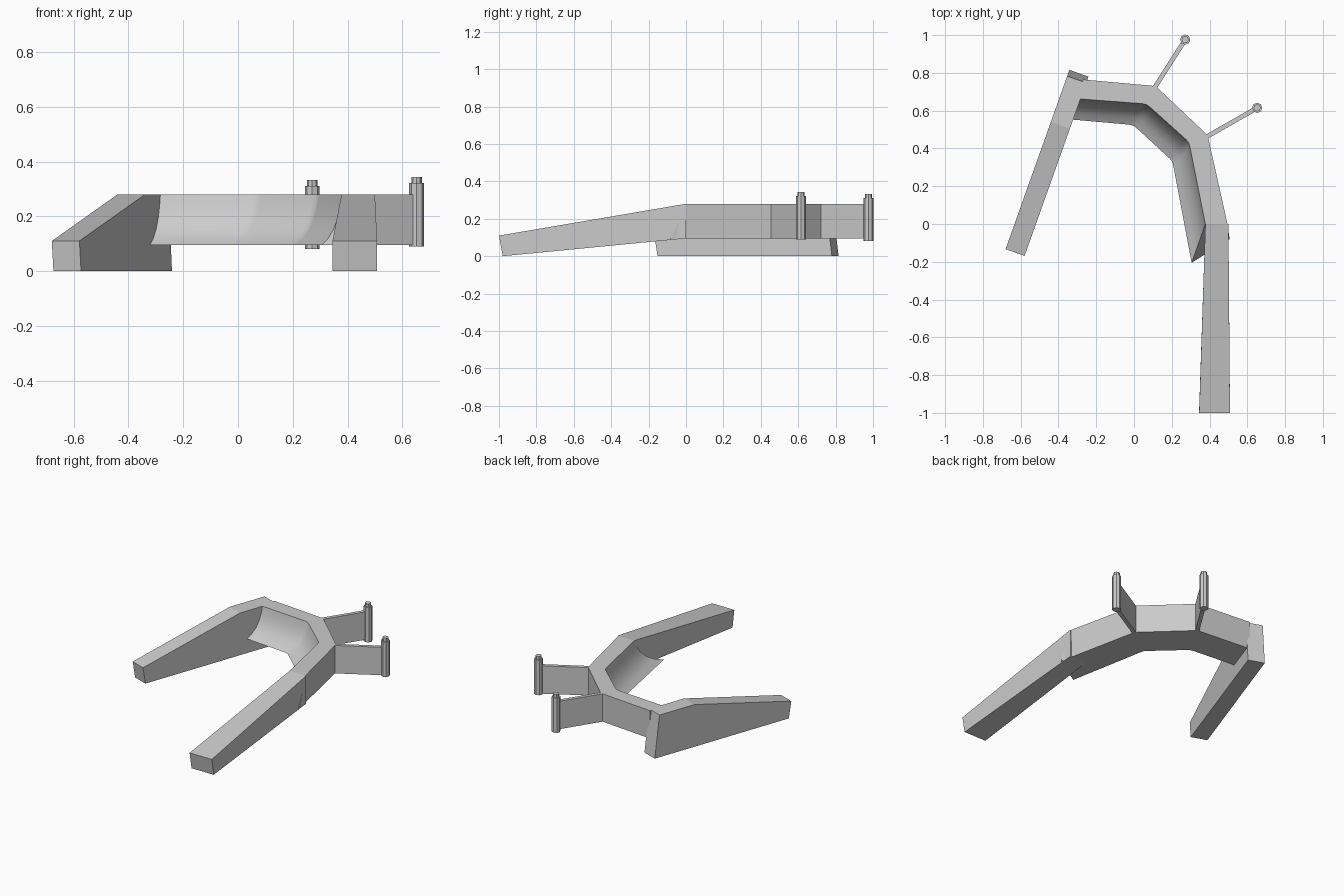
import bpy, bmesh, math
from mathutils import Vector

if "Cube" in bpy.data.objects:
    bpy.data.objects.remove(bpy.data.objects["Cube"])

TOP, LOW = 0.28, 0.095  # upper and lower level of the wall


def finish(bm, name):
    bmesh.ops.remove_doubles(bm, verts=bm.verts[:], dist=0.0005)
    bmesh.ops.recalc_face_normals(bm, faces=bm.faces[:])
    me = bpy.data.meshes.new(name)
    bm.to_mesh(me)
    bm.free()
    ob = bpy.data.objects.new(name, me)
    bpy.context.collection.objects.link(ob)
    return ob


def loft(name, rings):
    """Skin a list of equal-length point rings and cap both ends."""
    bm = bmesh.new()
    rows = [[bm.verts.new(p) for p in ring] for ring in rings]
    n = len(rows[0])
    for a, b in zip(rows, rows[1:]):
        for i in range(n):
            j = (i + 1) % n
            bm.faces.new((a[i], a[j], b[j], b[i]))
    bm.faces.new(rows[0])
    bm.faces.new(rows[-1][::-1])
    return finish(bm, name)


# Curved wall: outer top, outer bottom, inner top, inner bottom at each station
STATIONS = [
    ((-0.27, 0.765), (-0.27, 0.765), (-0.30, 0.663), (-0.34, 0.554)),
    ((0.115, 0.73), (0.115, 0.73), (0.045, 0.637), (-0.025, 0.526)),
    ((0.115, 0.73), (0.115, 0.73), (0.068, 0.631), (0.00, 0.519)),
    ((0.115, 0.73), (0.115, 0.73), (0.088, 0.616), (0.02, 0.502)),
    ((0.39, 0.47), (0.39, 0.47), (0.275, 0.448), (0.188, 0.347)),
    ((0.39, 0.47), (0.39, 0.47), (0.29, 0.43), (0.204, 0.328)),
    ((0.39, 0.47), (0.39, 0.47), (0.296, 0.408), (0.209, 0.304)),
    ((0.495, 0.0), (0.506, -0.08), (0.378, 0.0), (0.305, -0.205)),
]
# Scooped inner face: fraction outwards, height
SCOOP = [(0, TOP), (0.07, 0.24), (0.2, 0.195), (0.4, 0.152), (0.68, 0.118), (1, LOW)]

rings = []
for ot, ob_, it, ib in STATIONS:
    ring = [(*ob_, LOW), (*ot, TOP)]
    for t, z in SCOOP:
        p = Vector(it).lerp(Vector(ib), t)
        ring.append((p.x, p.y, z))
    rings.append(ring)
wall = loft("curved_wall", rings)
bpy.context.view_layer.objects.active = wall
wall.select_set(True)
bpy.ops.object.shade_smooth_by_angle(angle=math.radians(30))

# Right arm: sloping down to the ground at the front
loft("right_arm", [
    [(0.378, 0, LOW), (0.5, 0, LOW), (0.5, 0, TOP), (0.378, 0, TOP)],
    [(0.345, -0.98, 0), (0.508, -0.98, 0), (0.508, -1, 0.11), (0.345, -1, 0.11)],
])

# Left arm: side profile (distance along the arm, height) swept across its width
tip, heel = Vector((-0.68, -0.133)), Vector((-0.342, 0.816))
along = (heel - tip).normalized()
length = (heel - tip).length
side = Vector((along.y, -along.x)) * 0.107
profile = [(0.018, 0), (length, 0), (length - 0.035, TOP), (0.715, TOP), (0, 0.11)]
loft("left_arm", [
    [(*(tip + along * s + side * k), z) for s, z in profile] for k in (0, 1)
])


# Two struts with upright pins at the outer corners
def pin(name, centre, z0, z1):
    bm = bmesh.new()
    for radius, lo, hi in ((0.027, z0, z1), (0.019, z1 - 0.002, z1 + 0.022)):
        new = bmesh.ops.create_cone(bm, cap_ends=True, segments=8,
                                    radius1=radius, radius2=radius, depth=hi - lo)
        bmesh.ops.translate(bm, verts=new["verts"],
                            vec=(centre[0], centre[1], (lo + hi) / 2))
    finish(bm, name)


for tag, start, end, z0, z1 in (
    ("right", (0.385, 0.462), (0.652, 0.615), 0.09, 0.322),
    ("rear", (0.108, 0.72), (0.271, 0.976), 0.08, 0.31),
):
    a, b = Vector(start), Vector(end)
    d = (b - a).normalized()
    w = Vector((-d.y, d.x)) * 0.012
    loft(tag + "_strut", [
        [(*(p - w), LOW), (*(p + w), LOW), (*(p + w), TOP), (*(p - w), TOP)]
        for p in (a, b)
    ])
    pin(tag + "_pin", end, z0, z1)
